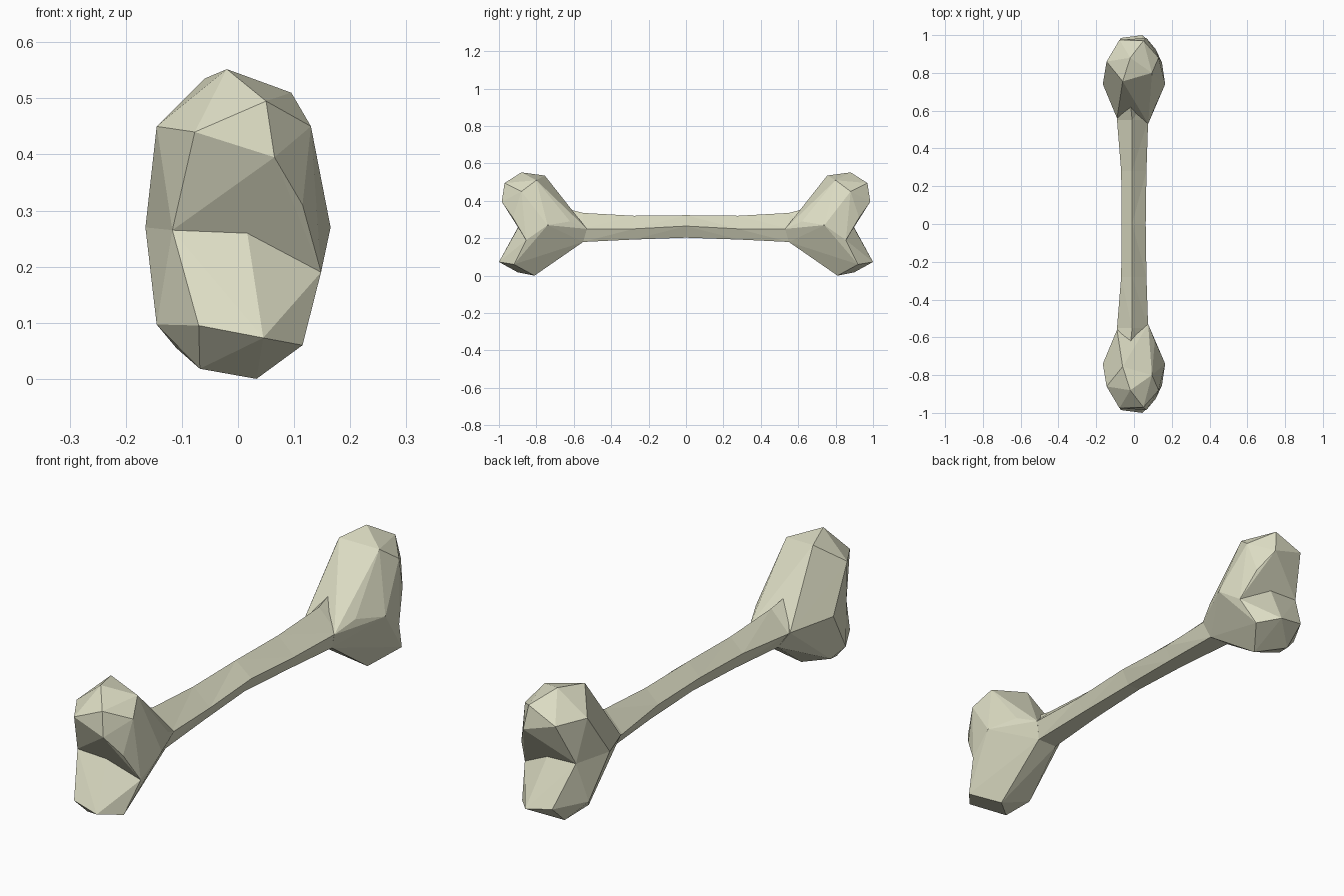
import bpy, bmesh

if "Cube" in bpy.data.objects:
    bpy.data.objects.remove(bpy.data.objects["Cube"])

ivory = bpy.data.materials.new("ivory")
ivory.diffuse_color = (0.72, 0.72, 0.55, 1)
ivory.use_nodes = True
ivory.node_tree.nodes["Principled BSDF"].inputs["Base Color"].default_value = ivory.diffuse_color


def finish(name, bm):
    bmesh.ops.recalc_face_normals(bm, faces=bm.faces[:])
    mesh = bpy.data.meshes.new(name)
    bm.to_mesh(mesh)
    bm.free()
    mesh.materials.append(ivory)
    obj = bpy.data.objects.new(name, mesh)
    bpy.context.collection.objects.link(obj)
    return obj


def knob(name, points):
    """Faceted knob: convex hull of a few corners, mirrored to the other end."""
    bm = bmesh.new()
    for p in points:
        bm.verts.new(p)
    res = bmesh.ops.convex_hull(bm, input=bm.verts[:])
    loose = [v for v in bm.verts if not v.link_faces]
    bmesh.ops.delete(bm, geom=loose, context='VERTS')
    obj = finish(name, bm)
    mirror = obj.modifiers.new("mirror", 'MIRROR')
    mirror.use_axis = (False, True, False)
    mirror.use_clip = False
    obj.hide_render = True
    return obj


# Corners shared by both knobs: the groove at the end, widest points and neck
shared = [(-.165, -.74, .27), (.165, -.74, .27), (-.117, -.895, .265),
          (.015, -.89, .27), (.148, -.855, .19), (-.09, -.56, .25), (.075, -.53, .25)]

# Upper knob
upper = knob("upper_knob", shared + [
    (-.02, -.88, .552), (.095, -.80, .51), (.05, -.97, .495), (.13, -.88, .45),
    (.065, -.985, .395), (-.077, -.975, .44), (-.145, -.86, .45),
    (.115, -.925, .31), (-.06, -.755, .535), (.11, -.62, .29), (-.03, -.64, .37)])

# Lower knob
lower = knob("lower_knob", shared + [
    (-.145, -.85, .097), (-.07, -.985, .095), (.045, -1, .073), (.115, -.92, .06),
    (-.068, -.90, .018), (.033, -.81, 0), (-.11, -.80, .055),
    (-.04, -.55, .18), (.05, -.55, .18)])

# Shaft: five-sided rings (left, bottom left, bottom right, right, top)
end = [(-.09, .25), (-.04, .18), (.05, .18), (.075, .25), (-.01, .335)]
quarter = [(-.068, .265), (-.03, .193), (.04, .193), (.066, .25), (-.01, .32)]
middle = [(-.065, .27), (-.03, .205), (.03, .203), (.062, .265), (-.01, .323)]
root = [(-.07, .26), (-.03, .2), (.04, .2), (.06, .26), (-.02, .36)]
half = [(-.65, root), (-.55, end), (-.28, quarter)]
rings = half + [(0, middle)] + [(-y, s) for y, s in reversed(half)]

bm = bmesh.new()
loops = [[bm.verts.new((x, y, z)) for x, z in s] for y, s in rings]
for n, (a, b) in enumerate(zip(loops, loops[1:])):
    for i in range(5):
        j = (i + 1) % 5
        # Diagonals flip at the middle so both halves match
        if n < 3:
            bm.faces.new((a[i], a[j], b[j]))
            bm.faces.new((a[i], b[j], b[i]))
        else:
            bm.faces.new((a[i], a[j], b[i]))
            bm.faces.new((a[j], b[j], b[i]))
bm.faces.new(loops[0])
bm.faces.new(loops[-1])
bone = finish("bone", bm)

# Fuse the knobs onto the shaft
for part in (lower, upper):
    fuse = bone.modifiers.new("fuse " + part.name, 'BOOLEAN')
    fuse.operation = 'UNION'
    fuse.solver = 'EXACT'
    fuse.object = part
